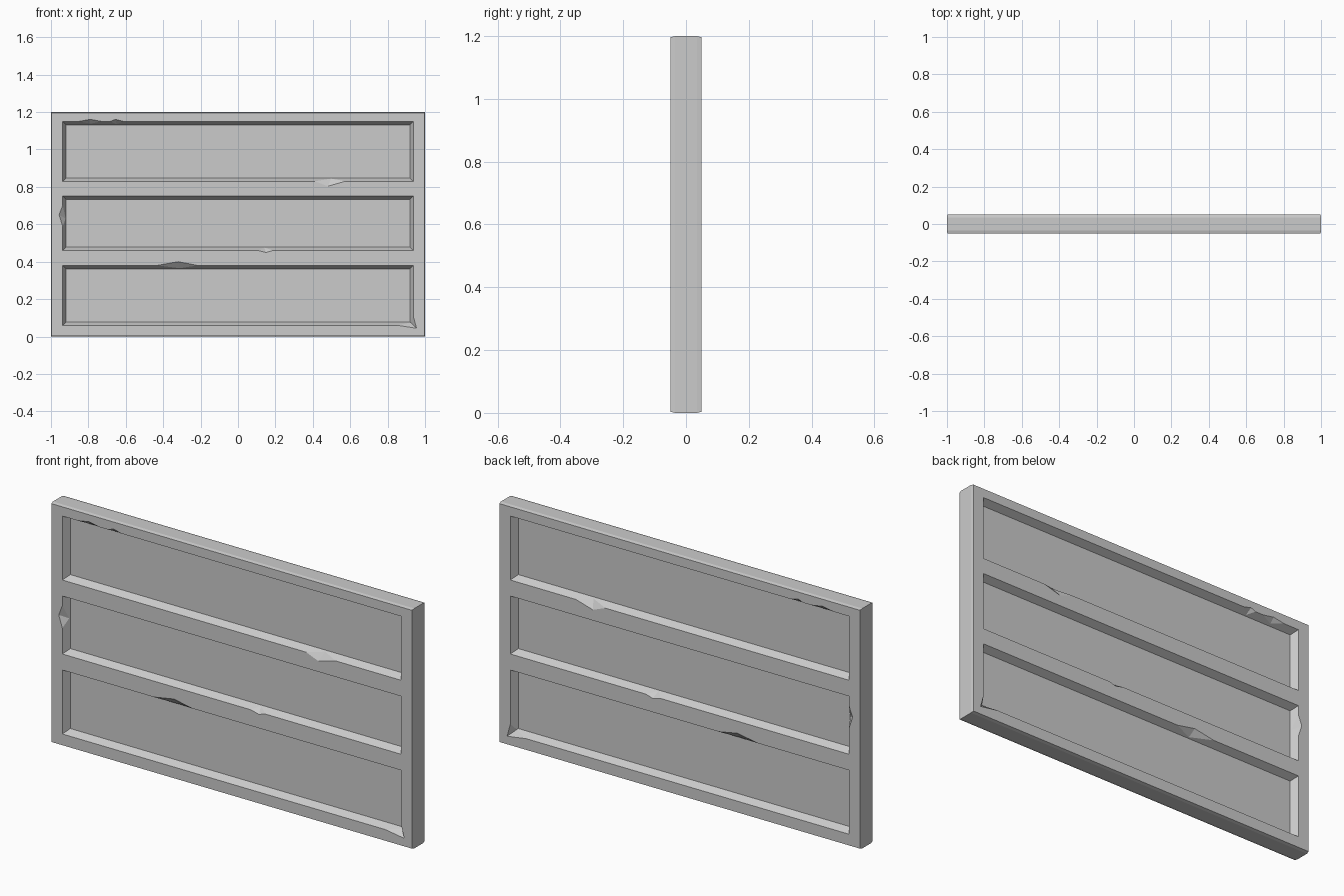
import bpy, bmesh

if "Cube" in bpy.data.objects:
    bpy.data.objects.remove(bpy.data.objects["Cube"])

HALF = 0.05      # half thickness of the slab
DEPTH = 0.037    # recess depth on each face


def hull(bm, pts):
    """Add the convex solid around pts to bm."""
    verts = [bm.verts.new(p) for p in pts]
    res = bmesh.ops.convex_hull(bm, input=verts)
    junk = {v for v in res["geom_interior"] + res["geom_unused"]
            if isinstance(v, bmesh.types.BMVert) and v.is_valid}
    if junk:
        bmesh.ops.delete(bm, geom=list(junk), context='VERTS')


def rect(x0, x1, z0, z1, y):
    return [(x, y, z) for x in (x0, x1) for z in (z0, z1)]


def make(name, bm):
    bmesh.ops.dissolve_limit(bm, angle_limit=0.001, verts=bm.verts[:], edges=bm.edges[:])
    bmesh.ops.recalc_face_normals(bm, faces=bm.faces[:])
    me = bpy.data.meshes.new(name)
    bm.to_mesh(me)
    bm.free()
    ob = bpy.data.objects.new(name, me)
    bpy.context.collection.objects.link(ob)
    return ob


# Slab with slightly crowned outer edges
bm = bmesh.new()
pts = []
for y, inset in ((-HALF, 0.004), (-0.035, 0), (0.035, 0), (HALF, 0.004)):
    pts += rect(-1 + inset / 2, 1 - inset / 2, inset, 1.2 - inset, y)
hull(bm, pts)
panel = make("shutter_panel", bm)

# Three tapered recesses on each face
bays = [(0.06, 0.38), (0.46, 0.75), (0.83, 1.15)]
bm = bmesh.new()
for s in (-1, 1):
    for z0, z1 in bays:
        hull(bm, rect(-0.937, 0.937, z0, z1, s * 0.07)
             + rect(-0.937, 0.937, z0, z1, s * HALF)
             + rect(-0.919, 0.919, z0 + 0.018, z1 - 0.018, s * (HALF - DEPTH)))
recesses = make("recess_cutter", bm)

# Chips in the recess rims: two rim ends, the outer peak, the deep point
chips = [
    ((-0.87, 1.147), (-0.71, 1.147), (-0.79, 1.161), (-0.79, 1.130)),
    ((-0.69, 1.147), (-0.60, 1.147), (-0.655, 1.161), (-0.65, 1.133)),
    ((0.40, 0.835), (0.585, 0.833), (0.48, 0.803), (0.50, 0.850)),
    ((-0.934, 0.58), (-0.934, 0.71), (-0.957, 0.65), (-0.920, 0.63)),
    ((0.09, 0.464), (0.20, 0.464), (0.15, 0.449), (0.14, 0.476)),
    ((-0.45, 0.377), (-0.20, 0.377), (-0.32, 0.400), (-0.31, 0.362)),
    ((0.83, 0.063), (0.934, 0.12), (0.955, 0.044), (0.919, 0.078)),
]
bm = bmesh.new()
for s in (-1, 1):
    for a, b, peak, deep in chips:
        pts = [(x, s * y, z) for x, z in (a, b, peak) for y in (HALF, 0.06)]
        pts.append((deep[0], s * (HALF - DEPTH * 0.9), deep[1]))
        pts.append((deep[0], s * 0.06, deep[1]))
        hull(bm, pts)
chip_cutter = make("chip_cutter", bm)

# Cut and discard the helpers
bpy.context.view_layer.objects.active = panel
for cutter in (recesses, chip_cutter):
    cutter.hide_render = True
    mod = panel.modifiers.new("cut", 'BOOLEAN')
    mod.operation = 'DIFFERENCE'
    mod.solver = 'EXACT'
    mod.object = cutter
    bpy.ops.object.modifier_apply(modifier=mod.name)
    bpy.data.objects.remove(cutter)
